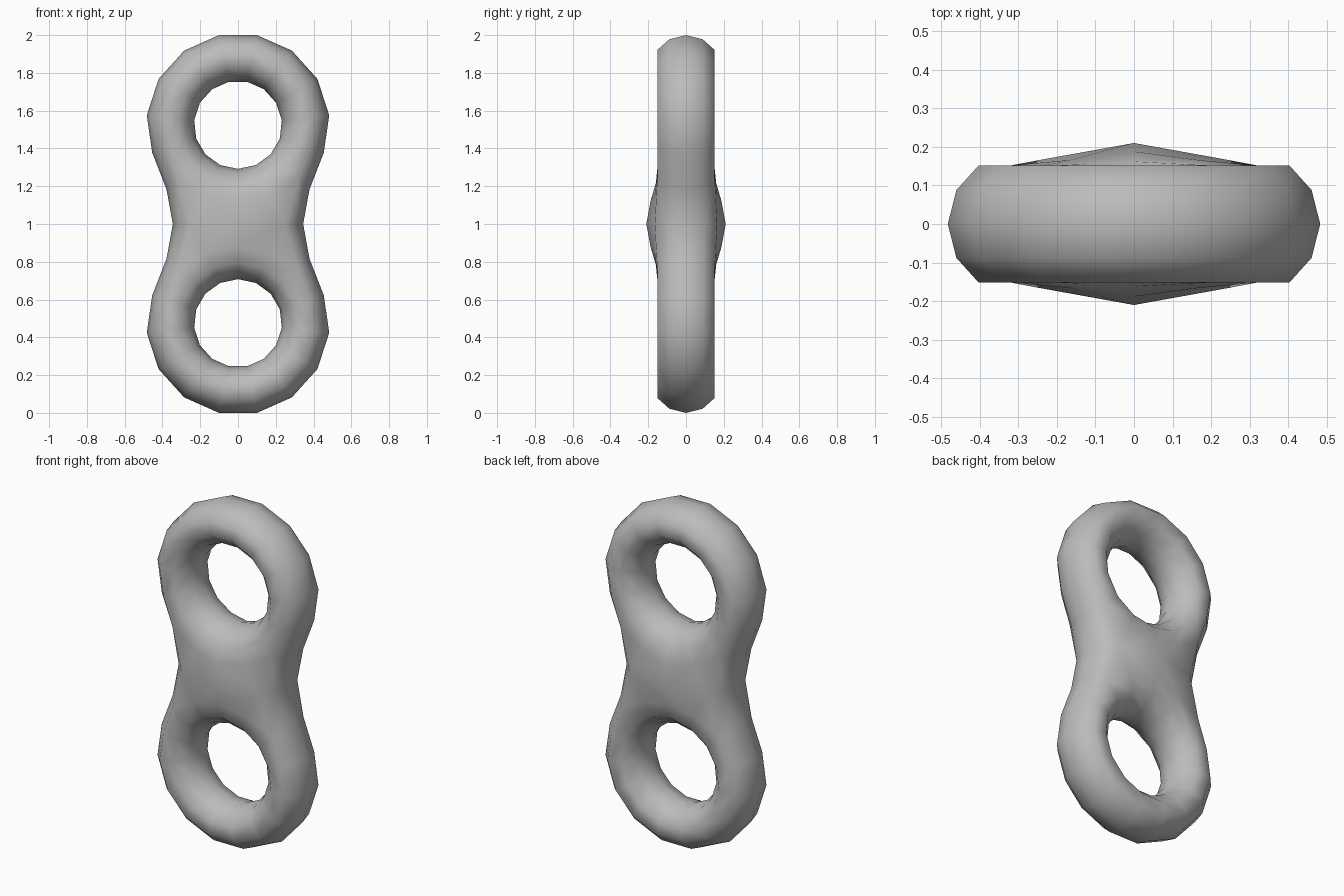
import bpy, bmesh, math
from mathutils import Vector

cube = bpy.data.objects.get("Cube")
if cube:
    bpy.data.objects.remove(cube, do_unlink=True)

# Single grey material
grey = bpy.data.materials.new("plain grey")
grey.use_nodes = True
colour = (0.5, 0.5, 0.5, 1)
grey.diffuse_color = colour
grey.node_tree.nodes["Principled BSDF"].inputs["Base Color"].default_value = colour

COLUMNS = 15            # sections around each hole
HOLE_Z = 0.525          # hole centre above the waist
# Half section as (radius, y): hole wall, flat crest, outer rim
SECTION = [(0.233, 0), (0.255, 0.08), (0.32, 0.15),
           (0.405, 0.152), (0.463, 0.088), (0.4856, 0)]
# The sections facing the waist thicken and stop at the waist plane
CREST_Y = {0: (0.162, 0.188), 1: (0.155, 0.166)}
WAIST = [(0.25, 0.165), (0.315, 0.1), (0.345, 0)]   # waist outline (x, y)

bm = bmesh.new()


def column(k):
    """Points of one section, from the hole outwards."""
    angle = math.radians(270 + k * 360 / COLUMNS)
    near = min(k, COLUMNS - k)          # steps away from straight down
    pts = []
    for i, (r, y) in enumerate(SECTION):
        if near < 2 and i > 3:
            break
        if near < 2 and i in (2, 3):
            y = CREST_Y[near][i - 2]
        if near == 2 and i > 2:
            r += 0.024                  # rim sweeps out towards the waist
        if near == 3 and i > 2:
            r -= 0.008
        pts.append(bm.verts.new((r * math.cos(angle), y, HOLE_Z + r * math.sin(angle))))
    return pts


cols = [column(k) for k in range(COLUMNS)]

# Waist outline on both sides, plus the middle of the thick centre
sides = {s: [bm.verts.new((s * x, y, 0)) for x, y in WAIST] for s in (1, -1)}
cols[0].append(bm.verts.new((0, 0.21, 0)))
cols[1].append(sides[1][0])
cols[-1].append(sides[-1][0])

# Skin between neighbouring sections
for k in range(COLUMNS):
    a, b = cols[k], cols[(k + 1) % COLUMNS]
    same = len(a) == len(b)
    for i in range(len(a) - 1 if same else 3):
        bm.faces.new((a[i], a[i + 1], b[i + 1], b[i]))

# Join the rim to the waist on each side
for s, inner, rim in ((1, cols[1], cols[2]), (-1, cols[-1], cols[-2])):
    w = sides[s]
    bm.faces.new((inner[3], w[0], rim[3]))
    for i in range(2):
        bm.faces.new((rim[3 + i], w[i], w[i + 1], rim[4 + i]))

# Outward normals
bmesh.ops.recalc_face_normals(bm, faces=bm.faces)
bm.normal_update()
if sum((f.normal.y * f.calc_area() for f in bm.faces)) < 0:
    bmesh.ops.reverse_faces(bm, faces=bm.faces)

mesh = bpy.data.meshes.new("double_ring")
bm.to_mesh(mesh)
bm.free()
mesh.materials.append(grey)
ring = bpy.data.objects.new("double_ring", mesh)
ring.location = (0, 0, 1)
bpy.context.collection.objects.link(ring)

# Back to front, and upper ring to lower ring
mirror = ring.modifiers.new("Mirror", 'MIRROR')
mirror.use_axis = (False, True, True)
mirror.use_clip = True
mirror.merge_threshold = 0.001

bpy.ops.object.select_all(action='DESELECT')
ring.select_set(True)
bpy.context.view_layer.objects.active = ring
bpy.ops.object.shade_smooth_by_angle(angle=math.radians(60))
